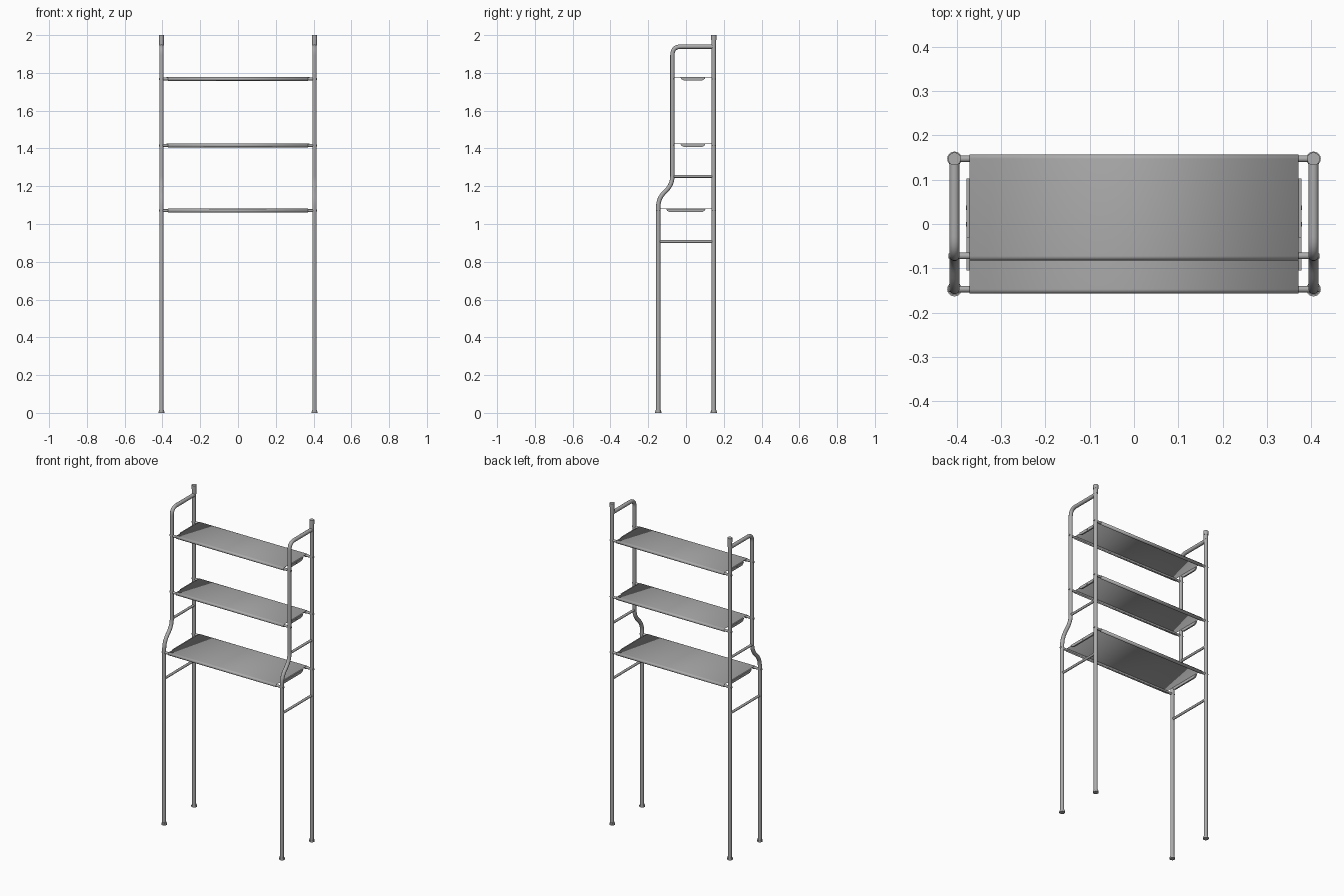
import bpy, bmesh, math
from mathutils import Vector

if "Cube" in bpy.data.objects:
    bpy.data.objects.remove(bpy.data.objects["Cube"])

steel = bpy.data.materials.new("grey steel")
steel.diffuse_color = (0.42, 0.415, 0.415, 1)
steel.use_nodes = True
steel.node_tree.nodes["Principled BSDF"].inputs["Base Color"].default_value = steel.diffuse_color

X, Y, YU = 0.405, 0.147, 0.072      # post x, post y, set-back y of upper front posts
R = 0.0115


def finish(ob):
    ob.data.materials.clear()
    ob.data.materials.append(steel)
    bpy.ops.object.select_all(action='DESELECT')
    ob.select_set(True)
    bpy.context.view_layer.objects.active = ob
    bpy.ops.object.shade_smooth_by_angle(angle=math.radians(40))


def fillet(pts, trim, n=8):
    """Round every inner corner of a path with a quadratic arc."""
    out = [Vector(pts[0])]
    for i in range(1, len(pts) - 1):
        a, b, c = (Vector(p) for p in pts[i - 1:i + 2])
        p, q = b + (a - b).normalized() * trim, b + (c - b).normalized() * trim
        for k in range(n + 1):
            t = k / n
            out.append(p * (1 - t) ** 2 + b * 2 * t * (1 - t) + q * t * t)
    return out + [Vector(pts[-1])]


def tube(name, pts, r):
    cu = bpy.data.curves.new(name, 'CURVE')
    cu.dimensions = '3D'
    cu.bevel_depth, cu.bevel_resolution, cu.use_fill_caps = r, 6, True
    sp = cu.splines.new('POLY')
    sp.points.add(len(pts) - 1)
    for p, co in zip(sp.points, pts):
        p.co = (*co, 1)
    ob = bpy.data.objects.new(name, cu)
    bpy.context.collection.objects.link(ob)
    bpy.ops.object.select_all(action='DESELECT')
    ob.select_set(True)
    bpy.context.view_layer.objects.active = ob
    bpy.ops.object.convert(target='MESH')
    finish(bpy.context.object)


def prism(name, profile, x0, x1, closed=True, thickness=0):
    """Extrude a (y, z) profile along x."""
    bm = bmesh.new()
    a = [bm.verts.new((x0, y, z)) for y, z in profile]
    b = [bm.verts.new((x1, y, z)) for y, z in profile]
    n = len(profile)
    for i in range(n if closed else n - 1):
        j = (i + 1) % n
        bm.faces.new((a[i], a[j], b[j], b[i]))
    if closed:
        bm.faces.new(a)
        bm.faces.new(b)
    bmesh.ops.recalc_face_normals(bm, faces=bm.faces)
    me = bpy.data.meshes.new(name)
    bm.to_mesh(me)
    bm.free()
    ob = bpy.data.objects.new(name, me)
    bpy.context.collection.objects.link(ob)
    if thickness:
        m = ob.modifiers.new("sheet", 'SOLIDIFY')
        m.thickness, m.offset = thickness, 0
    finish(ob)


shelves = [("lower", 1.071, -Y), ("middle", 1.416, -YU), ("upper", 1.768, -YU)]

for s, side in ((-1, "left"), (1, "right")):
    x = s * X
    # posts, feet and top caps
    tube(f"{side}_rear_post", [(x, Y, 0), (x, Y, 1.99)], R)
    tube(f"{side}_rear_cap", [(x, Y, 1.975), (x, Y, 2.0)], 0.0145)
    tube(f"{side}_rear_collar", [(x, Y, 1.945), (x, Y, 1.98)], 0.0125)
    path = [(x, -Y, 0), (x, -Y, 1.135), (x, -YU, 1.21), (x, -YU, 1.939), (x, Y, 1.939)]
    tube(f"{side}_front_post", fillet(path, 0.045), R)
    for y, end in ((-Y, "front"), (Y, "rear")):
        tube(f"{side}_{end}_foot", [(x, y, 0), (x, y, 0.008)], 0.0165)
        tube(f"{side}_{end}_foot_sleeve", [(x, y, 0.008), (x, y, 0.016)], 0.0135)
    # side rungs
    tube(f"{side}_lower_rung", [(x, -Y, 0.907), (x, Y, 0.907)], 0.0075)
    tube(f"{side}_upper_rung", [(x, -YU, 1.252), (x, Y, 1.252)], 0.0075)
    # screw heads where shelf rods meet the posts
    for name, z, yf in shelves:
        for y, end in ((yf, "front"), (Y, "rear")):
            tube(f"{side}_{name}_{end}_screw",
                 [(x, y, z), (x + s * 0.0135, y, z)], 0.006)

for name, z, yf in shelves:
    # shelf rods
    for y, end in ((yf, "front"), (Y, "rear")):
        tube(f"{name}_{end}_rod", [(-X, y, z), (X, y, z)], 0.0075)
    # sheet shelf with edges curled round the rods
    rc = 0.0092
    arc = [math.radians(a) for a in range(0, 226, 15)]
    front = [(yf - rc * math.sin(a), z + rc * math.cos(a)) for a in arc]
    rear = [(Y + rc * math.sin(a), z + rc * math.cos(a)) for a in arc]
    prism(f"{name}_shelf", front[::-1] + rear, -0.371, 0.371, False, 0.0012)
    # turned-down end flaps
    y0, y1 = yf + 0.042, Y - 0.044
    top, bot = z + rc, z - 0.0085
    flap = [(y0, top), (y1, top), (y1 - 0.004, z), (y1 - 0.018, bot),
            (y0 + 0.018, bot), (y0 + 0.004, z)]
    ym = (y0 + y1) / 2
    for s, side in ((-1, "left"), (1, "right")):
        prism(f"{name}_{side}_end_flap", flap, s * 0.369, s * 0.378)
        tube(f"{name}_{side}_flap_screw",
             [(s * 0.375, ym, z), (s * 0.3795, ym, z)], 0.005)
